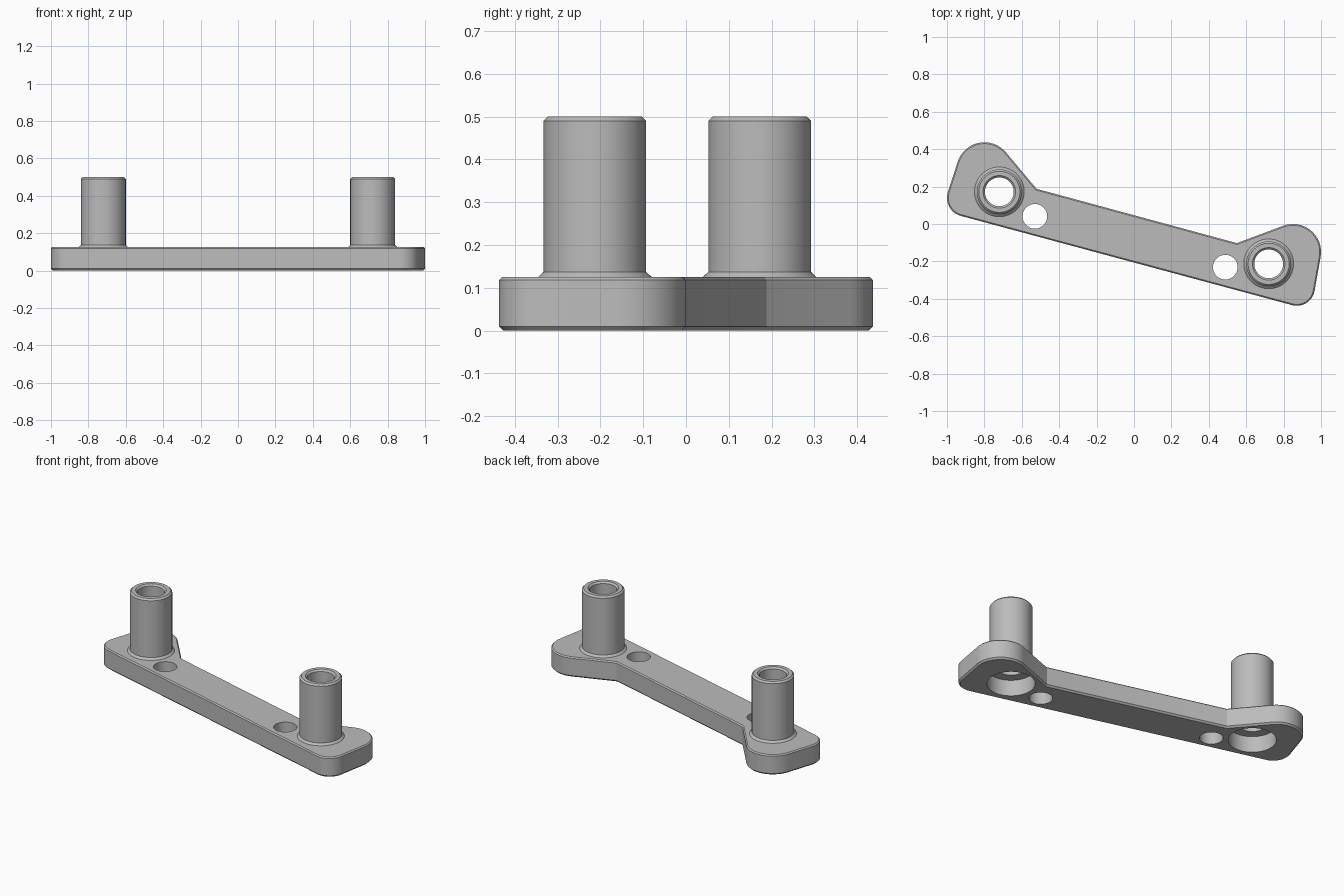
import bpy, bmesh, math
from mathutils import Vector

if "Cube" in bpy.data.objects:
    bpy.data.objects.remove(bpy.data.objects["Cube"])

SEGMENTS = 64
THICK = 0.125
SEAT_R, BORE_R, FLARE_R = 0.135, 0.077, 0.133
BOSSES = {"left_post": (0.72, -0.213), "right_post": (-0.72, 0.172)}
SMALL_HOLES = [(-0.53, 0.041), (0.488, -0.231)]
HOLE_R = 0.066

grey = bpy.data.materials.new("grey")
grey.use_nodes = True
colour = (0.5, 0.5, 0.5, 1)
grey.diffuse_color = colour
grey.node_tree.nodes["Principled BSDF"].inputs["Base Color"].default_value = colour

# Corner circles of the plate, counter-clockwise; negative radius is an inside corner
CORNERS = [(-0.90, 0.14, 0.10), (0.87, -0.34, 0.097), (0.85, -0.15, 0.15),
           (0.55, -0.10, -0.002), (-0.52, 0.19, -0.002), (-0.80, 0.287, 0.15)]


def outline(inset):
    """Points of the rounded plate outline, moved inwards."""
    circles = [(Vector((x, y)), r - inset) for x, y, r in CORNERS]
    count = len(circles)
    normals = []
    for i, (c, r) in enumerate(circles):
        c2, r2 = circles[(i + 1) % count]
        d = c2 - c
        normals.append(math.atan2(d.y, d.x) - math.acos((r - r2) / d.length))
    points = []
    for i, (c, r) in enumerate(circles):
        start = normals[i - 1]
        sweep = math.remainder(normals[i] - start, math.tau)
        steps = 16 if r > 0.05 else 2
        for k in range(steps + 1):
            a = start + sweep * k / steps
            points.append((c.x + r * math.cos(a), c.y + r * math.sin(a)))
    return points


def circle(centre, radius):
    return [(centre[0] + radius * math.cos(math.tau * k / SEGMENTS),
             centre[1] + radius * math.sin(math.tau * k / SEGMENTS))
            for k in range(SEGMENTS)]


def add_ring(bm, points, z):
    return [bm.verts.new((x, y, z)) for x, y in points]


def bridge(bm, a, b):
    for i in range(len(a)):
        j = (i + 1) % len(a)
        bm.faces.new((a[i], a[j], b[j], b[i]))


def fill(bm, rings):
    """Flat cap inside the first ring, with the other rings as holes."""
    edges = []
    for ring in rings:
        for i, v in enumerate(ring):
            w = ring[(i + 1) % len(ring)]
            edges.append(bm.edges.get((v, w)) or bm.edges.new((v, w)))
    bmesh.ops.triangle_fill(bm, use_beauty=True, use_dissolve=False, edges=edges)


def finish(bm, name):
    bmesh.ops.recalc_face_normals(bm, faces=bm.faces)
    mesh = bpy.data.meshes.new(name)
    bm.to_mesh(mesh)
    bm.free()
    mesh.materials.append(grey)
    obj = bpy.data.objects.new(name, mesh)
    bpy.context.collection.objects.link(obj)
    bpy.ops.object.select_all(action="DESELECT")
    obj.select_set(True)
    bpy.context.view_layer.objects.active = obj
    bpy.ops.object.shade_smooth_by_angle(angle=math.radians(30))


# Plate with chamfered rims, screw holes and openings for the posts
bm = bmesh.new()
levels = [(0.01, 0), (0, 0.01), (0, THICK - 0.007), (0.007, THICK)]
rims = [add_ring(bm, outline(inset), z) for inset, z in levels]
for low, high in zip(rims, rims[1:]):
    bridge(bm, low, high)
bottom, top = [rims[0]], [rims[-1]]
for hole in SMALL_HOLES:
    bottom.append(add_ring(bm, circle(hole, HOLE_R), 0))
    top.append(add_ring(bm, circle(hole, HOLE_R), THICK))
    bridge(bm, bottom[-1], top[-1])
for centre in BOSSES.values():
    bottom.append(add_ring(bm, circle(centre, SEAT_R), 0))
    top.append(add_ring(bm, circle(centre, FLARE_R), THICK))
fill(bm, bottom)
fill(bm, top)
finish(bm, "plate")

# Hollow posts, turned from the counterbore below up and over to the base flare
PROFILE = [(SEAT_R, 0), (SEAT_R, 0.1), (BORE_R, 0.1), (BORE_R, 0.49), (0.087, 0.5),
           (0.11, 0.5), (0.12, 0.49), (0.12, 0.137), (FLARE_R, THICK)]
for name, centre in BOSSES.items():
    bm = bmesh.new()
    rings = [add_ring(bm, circle(centre, r), z) for r, z in PROFILE]
    for a, b in zip(rings, rings[1:]):
        bridge(bm, a, b)
    finish(bm, name)
